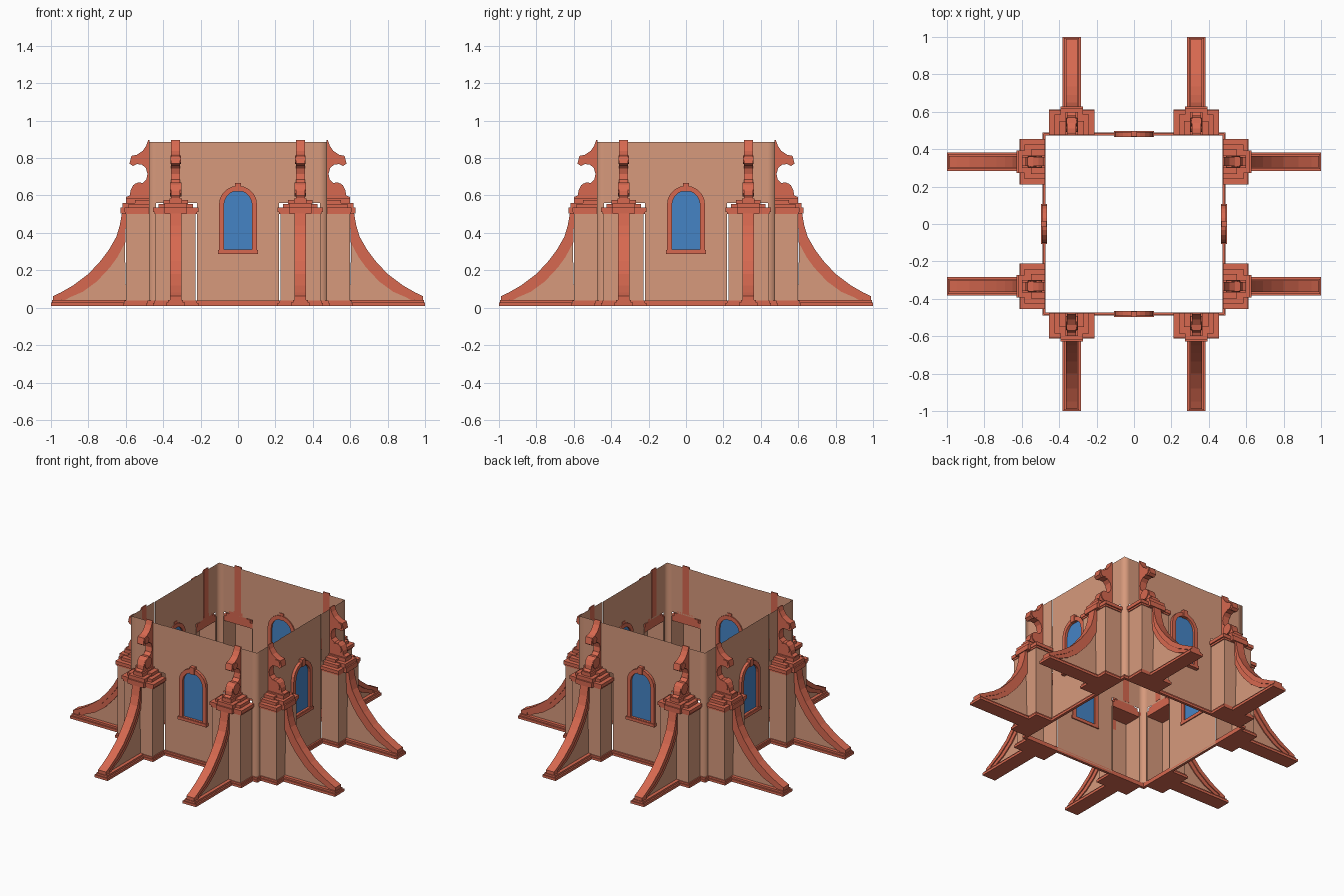
import bpy, bmesh
from math import pi, cos, sin
from mathutils import Matrix

if "Cube" in bpy.data.objects:
    bpy.data.objects.remove(bpy.data.objects["Cube"])


def material(name, rgb):
    m = bpy.data.materials.new(name)
    m.diffuse_color = (*rgb, 1)
    m.use_nodes = True
    m.node_tree.nodes["Principled BSDF"].inputs["Base Color"].default_value = m.diffuse_color
    return m


PLASTER = material("plaster", (0.68, 0.32, 0.20))
TRIM = material("red_trim", (0.68, 0.14, 0.08))
GLASS = material("blue_glass", (0.06, 0.23, 0.56))

SIDES = [Matrix.Rotation(k * pi / 2, 4, 'Z') for k in range(4)]
PIERS = [r @ Matrix.Translation((s * 0.333, 0, 0)) for r in SIDES for s in (-1, 1)]


def place(name, bm, mat, matrices, smooth=False, closed=True):
    """Turn a bmesh into one shared mesh, instanced at every matrix."""
    if closed:
        bmesh.ops.recalc_face_normals(bm, faces=bm.faces)
    bmesh.ops.triangulate(bm, faces=[f for f in bm.faces if len(f.verts) > 4])
    for f in bm.faces:
        f.smooth = smooth
    me = bpy.data.meshes.new(name)
    bm.to_mesh(me)
    bm.free()
    me.materials.append(mat)
    for i, m in enumerate(matrices):
        ob = bpy.data.objects.new(f"{name}_{i + 1}", me)
        ob.matrix_world = m
        bpy.context.collection.objects.link(ob)


def quad(bm, *pts):
    return bm.faces.new([bm.verts.new(p) for p in pts])


def prism(bm, pts, hw):
    """Profile of (outward, z) points, extruded sideways to +-hw. Outward is -y."""
    a = [bm.verts.new((-hw, -u, z)) for u, z in pts]
    b = [bm.verts.new((hw, -u, z)) for u, z in pts]
    bm.faces.new(a)
    bm.faces.new(b[::-1])
    n = len(pts)
    for i in range(n):
        j = (i + 1) % n
        bm.faces.new((a[i], b[i], b[j], a[j]))


def box(bm, hw, u0, u1, z0, z1):
    prism(bm, [(u0, z0), (u1, z0), (u1, z1), (u0, z1)], hw)


def ring(bm, inner, outer, u0, u1=None):
    """Band between two (x, z) loops: a flat sheet at u0, or a solid up to u1."""
    def loop(pts, u):
        return [bm.verts.new((x, -u, z)) for x, z in pts]
    n = len(inner)
    i0, o0 = loop(inner, u0), loop(outer, u0)
    layers = [(i0, o0)]
    if u1 is not None:
        i1, o1 = loop(inner, u1), loop(outer, u1)
        layers += [(o0, o1), (o1, i1), (i1, i0)]
    for a, b in layers:
        for k in range(n):
            j = (k + 1) % n
            bm.faces.new((a[k], b[k], b[j], a[j]))


N = 10


def arch(hw, bottom, spring=0.55):
    return [(-hw, bottom), (hw, bottom)] + [
        (hw * cos(pi * i / N), spring + hw * sin(pi * i / N)) for i in range(N + 1)]


Z0, TOP, WALL, MID = 0.01, 0.885, 0.475, 0.472

# Middle wall panel with an arched window opening
bm = bmesh.new()
edge = [(-0.22, Z0), (0.22, Z0), (0.22, 0.55)]
edge += [(0.22 - 0.44 * i / (N - 2), TOP) for i in range(N - 1)] + [(-0.22, 0.55)]
ring(bm, arch(0.075, 0.31), edge, MID)
place("wall_panel", bm, PLASTER, SIDES)

# Wall above each pier (the pier itself is hollow towards the inside)
bm = bmesh.new()
for s in (-1, 1):
    x0, x1 = sorted((s * 0.22, s * 0.438))
    quad(bm, (x0, -WALL, 0.56), (x1, -WALL, 0.56), (x1, -WALL, TOP), (x0, -WALL, TOP))
place("upper_wall", bm, PLASTER, SIDES, closed=False)

# Softly shaded outer corners
bm = bmesh.new()
cols = [[bm.verts.new((x, y, z)) for z in (Z0, TOP)]
        for x, y in ((0.438, -WALL), (WALL, -WALL), (WALL, -0.438))]
for a, b in zip(cols, cols[1:]):
    bm.faces.new((a[0], b[0], b[1], a[1]))
place("wall_corner", bm, PLASTER, SIDES, smooth=True, closed=False)

# Window frame, sill and keystone
bm = bmesh.new()
ring(bm, arch(0.075, 0.31), arch(0.102, 0.295), 0.465, 0.492)
box(bm, 0.107, 0.465, 0.498, 0.288, 0.308)
box(bm, 0.016, 0.468, 0.498, 0.62, 0.668)
place("window_frame", bm, TRIM, SIDES)

# Glass
bm = bmesh.new()
bm.faces.new([bm.verts.new((x, -0.476, z)) for x, z in arch(0.076, 0.309)])
place("window_glass", bm, GLASS, SIDES, closed=False)

# Skirting along the walls, two steps
bm = bmesh.new()
box(bm, 0.488, 0.472, 0.490, Z0, 0.026)
box(bm, 0.482, 0.472, 0.483, 0.026, 0.038)
place("wall_skirting", bm, TRIM, SIDES)

# Pier shaft, open to the inside
bm = bmesh.new()
plan = [(-0.107, -MID), (-0.107, -0.6), (0.107, -0.6), (0.107, -MID)]
cols = [[bm.verts.new((x, y, z)) for z in (Z0, 0.53)] for x, y in plan]
for a, b in zip(cols, cols[1:]):
    bm.faces.new((a[0], b[0], b[1], a[1]))
place("pier_shaft", bm, PLASTER, PIERS, closed=False)

# Stepped skirting under the pier and buttress
bm = bmesh.new()
for hw, u0, u1, z0, z1 in ((0.121, WALL, 0.612, Z0, 0.026), (0.114, WALL, 0.606, 0.026, 0.038),
                           (0.050, 0.61, 1.0, Z0, 0.027), (0.040, 0.60, 0.994, 0.027, 0.04)):
    box(bm, hw, u0, u1, z0, z1)
place("pier_skirting", bm, TRIM, PIERS)

# Stepped, cross-shaped capital
bm = bmesh.new()
for hw, u1, z0, z1 in ((0.113, 0.604, 0.500, 0.512), (0.121, 0.608, 0.512, 0.535),
                       (0.060, 0.627, 0.503, 0.536), (0.092, 0.585, 0.535, 0.555),
                       (0.060, 0.618, 0.536, 0.561), (0.066, 0.550, 0.555, 0.575),
                       (0.034, 0.600, 0.561, 0.585)):
    box(bm, hw, WALL, u1, z0, z1)
place("pier_capital", bm, TRIM, PIERS)

# Sweeping buttress: thin web plus a two-band curved coping
outer = [(0.620, 0.51), (0.632, 0.44), (0.650, 0.38), (0.690, 0.31), (0.735, 0.25),
         (0.800, 0.18), (0.880, 0.12), (0.950, 0.08), (0.988, 0.062)]
inner = [(0.598, 0.51), (0.600, 0.43), (0.602, 0.35), (0.645, 0.27), (0.685, 0.215),
         (0.755, 0.14), (0.830, 0.085), (0.900, 0.055), (0.930, 0.038)]
middle = [((a + c) / 2, (b + d) / 2) for (a, b), (c, d) in zip(outer, inner)]
bm = bmesh.new()
prism(bm, outer + middle[::-1], 0.030)
prism(bm, middle + inner[::-1], 0.024)
box(bm, 0.030, 0.945, 0.990, 0.038, 0.062)
place("buttress_coping", bm, TRIM, PIERS)

bm = bmesh.new()
prism(bm, middle + [(0.93, 0.03), (0.598, 0.03)], 0.017)
place("buttress_web", bm, PLASTER, PIERS)

# Scrolled finial: leaf horn above, round bite, volute knob below
bm = bmesh.new()
prism(bm, [(0.474, 0.57), (0.598, 0.57), (0.598, 0.592), (0.578, 0.60), (0.575, 0.625),
           (0.560, 0.655), (0.535, 0.670), (0.510, 0.667), (0.490, 0.685), (0.484, 0.715),
           (0.492, 0.745), (0.512, 0.764), (0.540, 0.768), (0.562, 0.758), (0.580, 0.770),
           (0.570, 0.812), (0.540, 0.818), (0.510, 0.838), (0.490, 0.868), (0.480, 0.897),
           (0.474, 0.897)], 0.024)
prism(bm, [(0.530 + 0.037 * cos(pi * i / 6), 0.632 + 0.037 * sin(pi * i / 6))
           for i in range(12)], 0.030)
prism(bm, [(0.545 + 0.024 * cos(pi * i / 5), 0.790 + 0.024 * sin(pi * i / 5))
           for i in range(10)], 0.029)
place("scroll_finial", bm, TRIM, PIERS)
